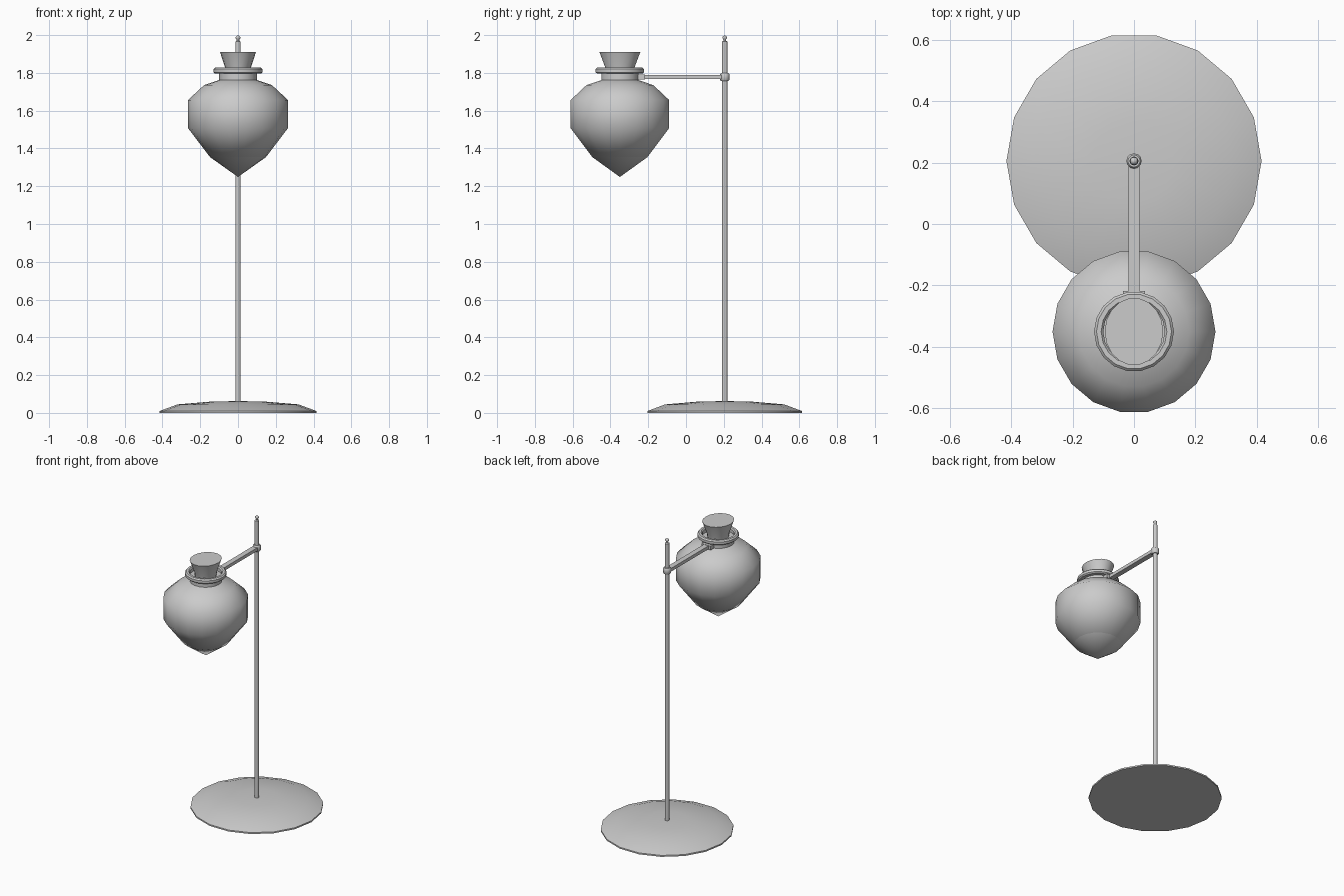
import bpy, bmesh, math

if "Cube" in bpy.data.objects:
    bpy.data.objects.remove(bpy.data.objects["Cube"])

POLE_Y, SHADE_Y = 0.205, -0.35


def lathe(name, profile, y, n=18, sx=1.0, sy=1.0, angle=40, loop=False):
    """Revolve (radius, z) points about a vertical axis; open ends are capped."""
    bm = bmesh.new()
    rings = []
    for r, z in profile:
        if r < 1e-6:
            rings.append([bm.verts.new((0, y, z))])
        else:
            rings.append([bm.verts.new((sx * r * math.cos(2 * math.pi * i / n),
                                        y + sy * r * math.sin(2 * math.pi * i / n), z))
                          for i in range(n)])
    pairs = list(zip(rings, rings[1:]))
    if loop:
        pairs.append((rings[-1], rings[0]))
    for a, b in pairs:
        for i in range(n):
            j = (i + 1) % n
            q = [a[i % len(a)], a[j % len(a)], b[j % len(b)], b[i % len(b)]]
            bm.faces.new(list(dict.fromkeys(q)))
    if not loop:
        for ring in (rings[0], rings[-1]):
            if len(ring) > 1:
                bm.faces.new(ring)
    bmesh.ops.recalc_face_normals(bm, faces=bm.faces)
    return finish(name, bm, angle)


def finish(name, bm, angle=None):
    me = bpy.data.meshes.new(name)
    bm.to_mesh(me)
    bm.free()
    ob = bpy.data.objects.new(name, me)
    bpy.context.collection.objects.link(ob)
    if angle:
        bpy.ops.object.select_all(action='DESELECT')
        ob.select_set(True)
        bpy.context.view_layer.objects.active = ob
        bpy.ops.object.shade_smooth_by_angle(angle=math.radians(angle))
    return ob


def box(name, lo, hi):
    bm = bmesh.new()
    bmesh.ops.create_cube(bm, size=1)
    for v in bm.verts:
        v.co = [(a + b) / 2 + c * (b - a) for a, b, c in zip(lo, hi, v.co)]
    return finish(name, bm)


# Round foot
lathe("base", [(0.415, 0), (0.415, 0.01), (0.32, 0.045), (0.13, 0.061), (0, 0.062)], POLE_Y)

# Pole with its small finial
lathe("pole", [(0.0145, 0.05), (0.0145, 1.965), (0.008, 1.97)], POLE_Y, n=12)
lathe("finial", [(0.007, 1.965), (0.007, 1.977), (0.013, 1.984), (0.012, 1.991), (0, 2.0)],
      POLE_Y, n=12, angle=60)

# Collar, arm and end plate
lathe("arm_collar", [(0.02, 1.757), (0.025, 1.763), (0.025, 1.793), (0.02, 1.799)], POLE_Y, n=12)
box("arm", (-0.018, -0.235, 1.767), (0.018, POLE_Y, 1.789))
box("arm_end_plate", (-0.035, -0.253, 1.764), (0.035, -0.218, 1.791))

# Hanging shade: body and pointed tip
lathe("shade_body", [(0.148, 1.354), (0.265, 1.508), (0.265, 1.656), (0.18, 1.735),
                     (0.10, 1.762), (0.10, 1.798)], SHADE_Y, angle=55)
lathe("shade_tip", [(0, 1.249), (0.148, 1.354)], SHADE_Y)

# Neck ring
lathe("neck_ring", [(0.10, 1.796), (0.122, 1.796), (0.13, 1.803), (0.13, 1.82),
                    (0.122, 1.828), (0.107, 1.828), (0.10, 1.82)], SHADE_Y, loop=True)

# Flared stopper, slightly oval
lathe("stopper", [(0.064, 1.79), (0.07, 1.828), (0.098, 1.91)], SHADE_Y, sx=0.97, sy=1.12)
